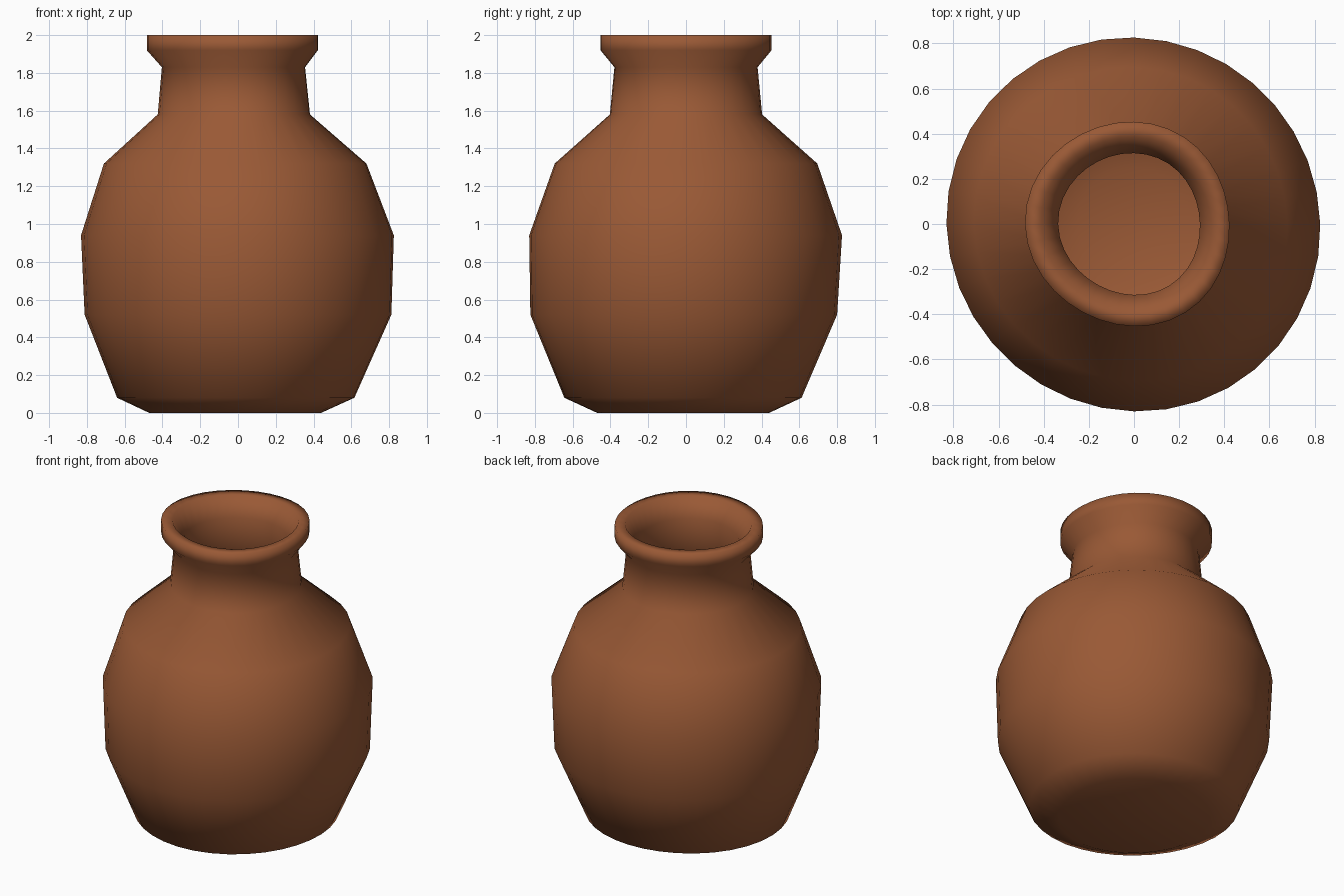
import bpy
import bmesh
from math import cos, sin, tau

cube = bpy.data.objects.get("Cube")
if cube:
    bpy.data.objects.remove(cube, do_unlink=True)

SIDES = 36

# Rings from the base up the outside, over the rim and down the inside:
# radius, height, lean in x, lean in y
PROFILE = [
    (.455, 0, -.015, -.015),
    (.628, .08, -.012, -.016),
    (.812, .52, 0, -.012),
    (.828, .94, -.003, -.002),
    (.695, 1.32, -.015, 0),
    (.403, 1.58, -.022, 0),
    (.379, 1.83, -.024, 0),
    (.453, 1.92, -.03, 0),
    (.453, 2.0, -.03, 0),
    (.385, 2.0, -.026, 0),
    (.314, 1.88, -.022, 0),
    (.33, 1.58, -.022, 0),
    (.62, 1.29, -.015, 0),
    (.755, .94, 0, 0),
    (.735, .54, 0, 0),
    (.52, .19, 0, 0),
    (.25, .1, 0, 0),
]

# Fired clay
clay = bpy.data.materials.new("terracotta clay")
clay.use_nodes = True
colour = (.32, .1, .036, 1)
clay.diffuse_color = colour
shader = clay.node_tree.nodes["Principled BSDF"]
shader.inputs["Base Color"].default_value = colour
shader.inputs["Roughness"].default_value = .8

bm = bmesh.new()


def ring(radius, height, lean_x, lean_y):
    """One slightly uneven, hand-thrown ring of the pot."""
    verts = []
    for i in range(SIDES):
        a = tau * i / SIDES
        c, s = cos(a), sin(a)
        r = radius + lean_x * c ** 3 + lean_y * s ** 3
        r -= .012 * radius * sin(2 * a)
        verts.append(bm.verts.new((r * c, r * s, height)))
    return verts


# Body, neck, rim and hollow inside
rings = [ring(*row) for row in PROFILE]
for low, high in zip(rings, rings[1:]):
    for i in range(SIDES):
        j = (i + 1) % SIDES
        bm.faces.new((low[i], low[j], high[j], high[i]))

# Underside and inner floor
bm.faces.new(rings[0][::-1])
floor = bm.verts.new((0, 0, .08))
for i in range(SIDES):
    bm.faces.new((rings[-1][i], rings[-1][(i + 1) % SIDES], floor))

for face in bm.faces:
    face.smooth = True

mesh = bpy.data.meshes.new("clay_pot")
bm.to_mesh(mesh)
bm.free()
mesh.materials.append(clay)
pot = bpy.data.objects.new("clay_pot", mesh)
bpy.context.collection.objects.link(pot)
